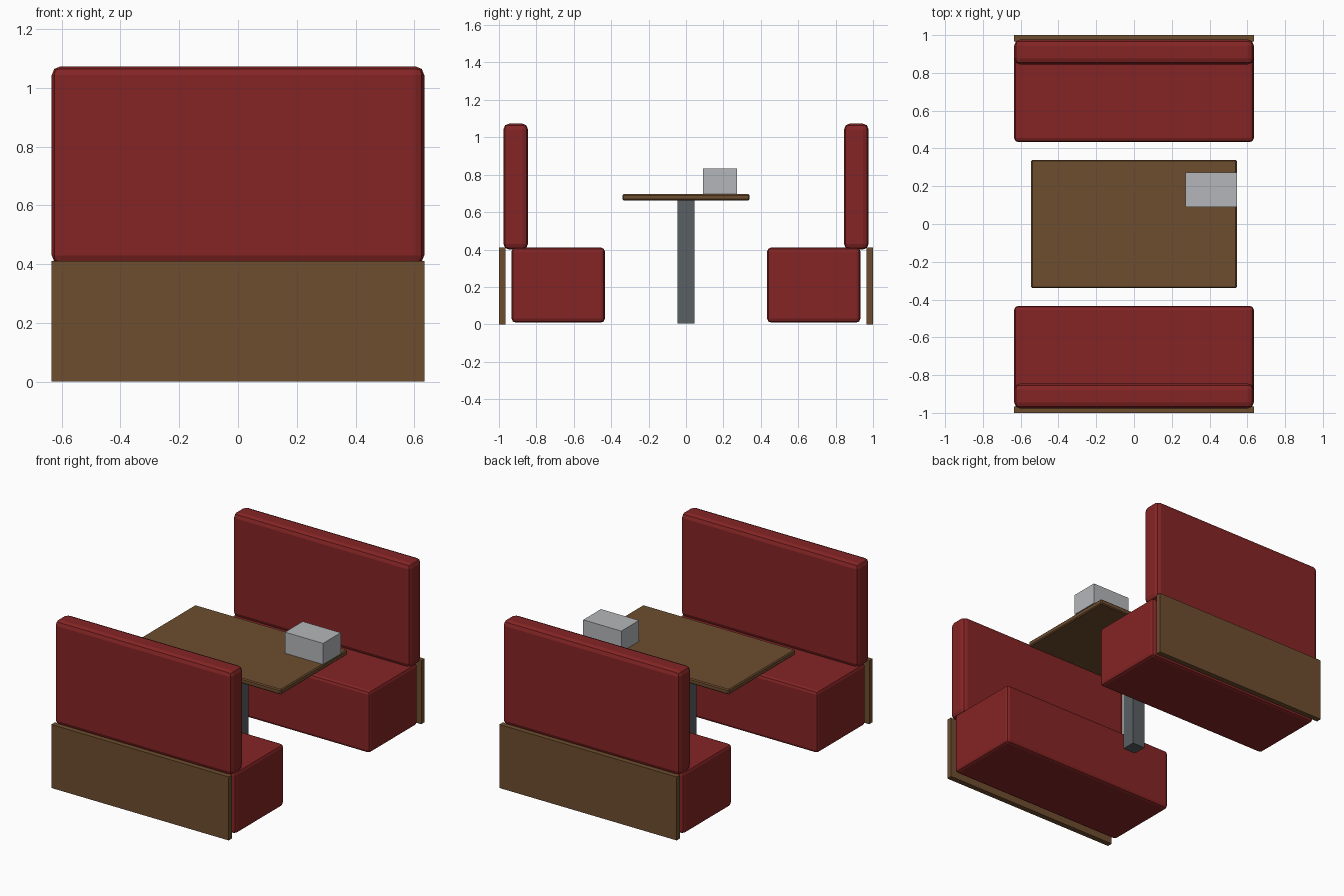
import bpy, bmesh

if "Cube" in bpy.data.objects:
    bpy.data.objects.remove(bpy.data.objects["Cube"])


def material(name, rgb):
    m = bpy.data.materials.new(name)
    m.diffuse_color = (*rgb, 1.0)
    m.use_nodes = True
    m.node_tree.nodes["Principled BSDF"].inputs["Base Color"].default_value = m.diffuse_color
    return m


red = material("red_vinyl", (0.235, 0.018, 0.018))
wood = material("brown_wood", (0.155, 0.075, 0.028))
steel = material("dark_steel", (0.100, 0.115, 0.125))
silver = material("light_grey", (0.46, 0.47, 0.49))


def box(name, lo, hi, mat, bevel=0.0, segments=2):
    bm = bmesh.new()
    bmesh.ops.create_cube(bm, size=1.0)
    for v in bm.verts:
        v.co = [(a + b) / 2 + c * (b - a) for a, b, c in zip(lo, hi, v.co)]
    if bevel:
        bmesh.ops.bevel(bm, geom=bm.edges[:], offset=bevel, segments=segments,
                        profile=0.5, affect='EDGES')
    me = bpy.data.meshes.new(name)
    bm.to_mesh(me)
    bm.free()
    me.materials.append(mat)
    ob = bpy.data.objects.new(name, me)
    bpy.context.collection.objects.link(ob)
    return ob


def bench_part(side, sign, name, y0, y1, z0, z1, mat, bevel=0.0):
    ya, yb = sorted((sign * y0, sign * y1))
    box(f"{side}_{name}", (-0.634, ya, z0), (0.634, yb, z1), mat, bevel)


# two facing benches: seat cushion, backrest cushion, rear panel
for side, sign in (("front", -1), ("back", 1)):
    bench_part(side, sign, "seat", 0.434, 0.932, 0.01, 0.41, red, 0.02)
    bench_part(side, sign, "backrest", 0.845, 0.976, 0.40, 1.073, red, 0.03)
    bench_part(side, sign, "rear_panel", 0.965, 1.0, 0.0, 0.41, wood)

# table top, pedestal and the box standing on it
box("table_top", (-0.544, -0.34, 0.663), (0.544, 0.34, 0.696), wood, 0.006, 1)
box("table_pedestal", (-0.045, -0.045, 0.005), (0.045, 0.045, 0.665), steel)
box("table_box", (0.272, 0.091, 0.696), (0.544, 0.272, 0.832), silver)
